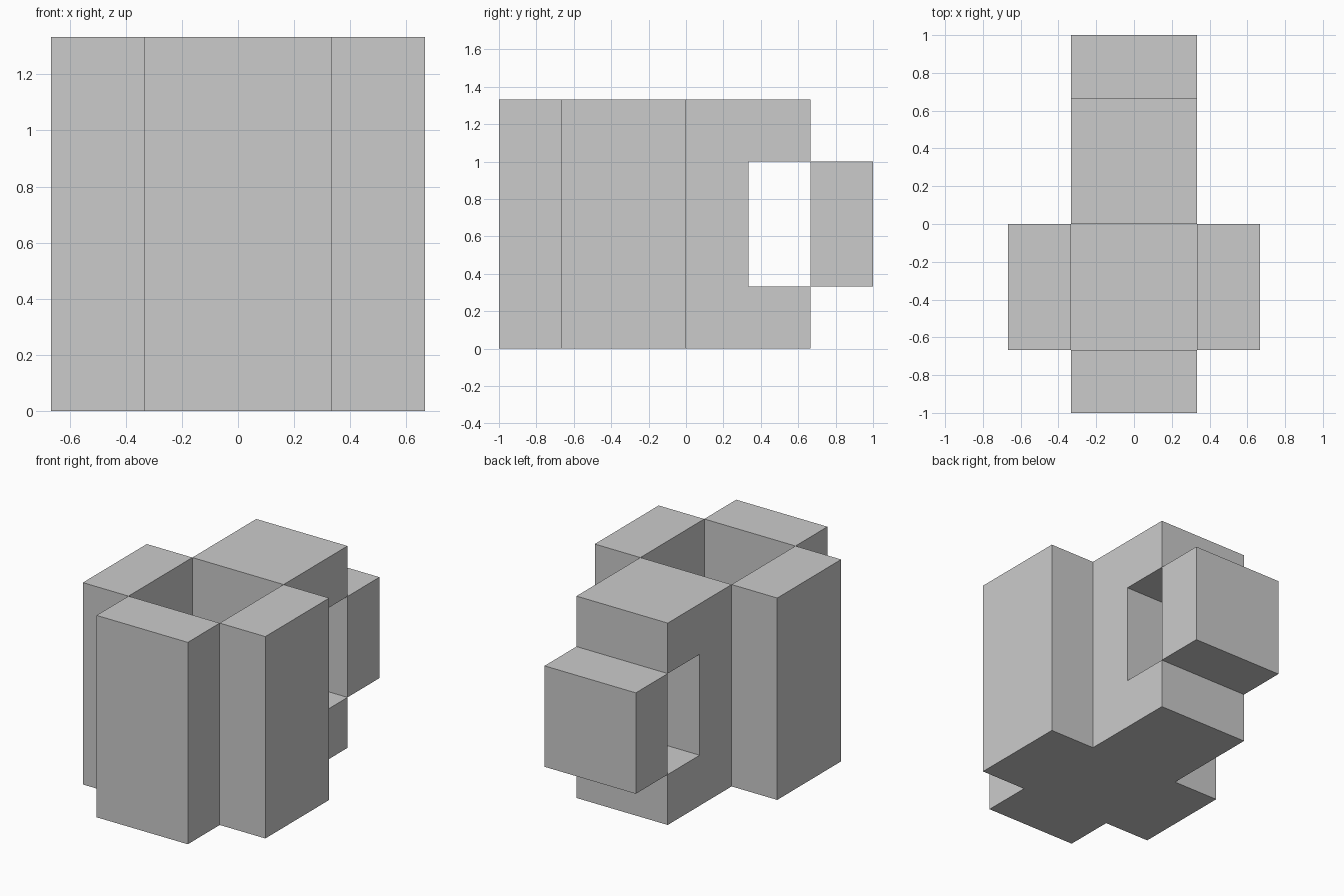
import bpy, bmesh
from math import radians
from mathutils import Vector

if "Cube" in bpy.data.objects:
    bpy.data.objects.remove(bpy.data.objects["Cube"])

U = 1 / 3  # one block of the grid the mug is made from


def block(x0, x1, y0, y1, z0, z1):
    """Set of grid cells filling a box, in block units."""
    return {(x, y, z) for x in range(x0, x1) for y in range(y0, y1) for z in range(z0, z1)}


def build(name, cells, solid):
    """Skin the cells, leaving out faces hidden against any solid cell."""
    bm = bmesh.new()
    for cell in cells:
        for a in range(3):
            for step in (0, 1):
                near = list(cell)
                near[a] += 1 if step else -1
                if tuple(near) in solid:
                    continue
                p = Vector(cell)
                p[a] += step
                b, c = Vector((0, 0, 0)), Vector((0, 0, 0))
                b[(a + 1) % 3] = c[(a + 2) % 3] = 1
                quad = [p, p + b, p + b + c, p + c]
                if not step:
                    quad.reverse()
                bm.faces.new([bm.verts.new(v * U) for v in quad])
    bmesh.ops.remove_doubles(bm, verts=bm.verts, dist=1e-4)
    bmesh.ops.dissolve_limit(bm, angle_limit=radians(1), verts=bm.verts, edges=bm.edges)
    mesh = bpy.data.meshes.new(name)
    bm.to_mesh(mesh)
    bm.free()
    bpy.context.collection.objects.link(bpy.data.objects.new(name, mesh))


# Cup: floor slab with four walls that meet at their corners
cup = block(-1, 1, -2, 0, 0, 1)      # floor
cup |= block(-2, -1, -2, 0, 0, 4)    # left wall
cup |= block(1, 2, -2, 0, 0, 4)      # right wall
cup |= block(-1, 1, -3, -2, 0, 4)    # front wall
cup |= block(-1, 1, 0, 1, 0, 4)      # back wall

# Handle: top and bottom arms plus the outer grip
handle = block(-1, 1, 1, 2, 0, 1) | block(-1, 1, 1, 2, 3, 4)
handle |= block(-1, 1, 2, 3, 1, 3)

build("cup_body", cup, cup | handle)
build("cup_handle", handle, cup | handle)
